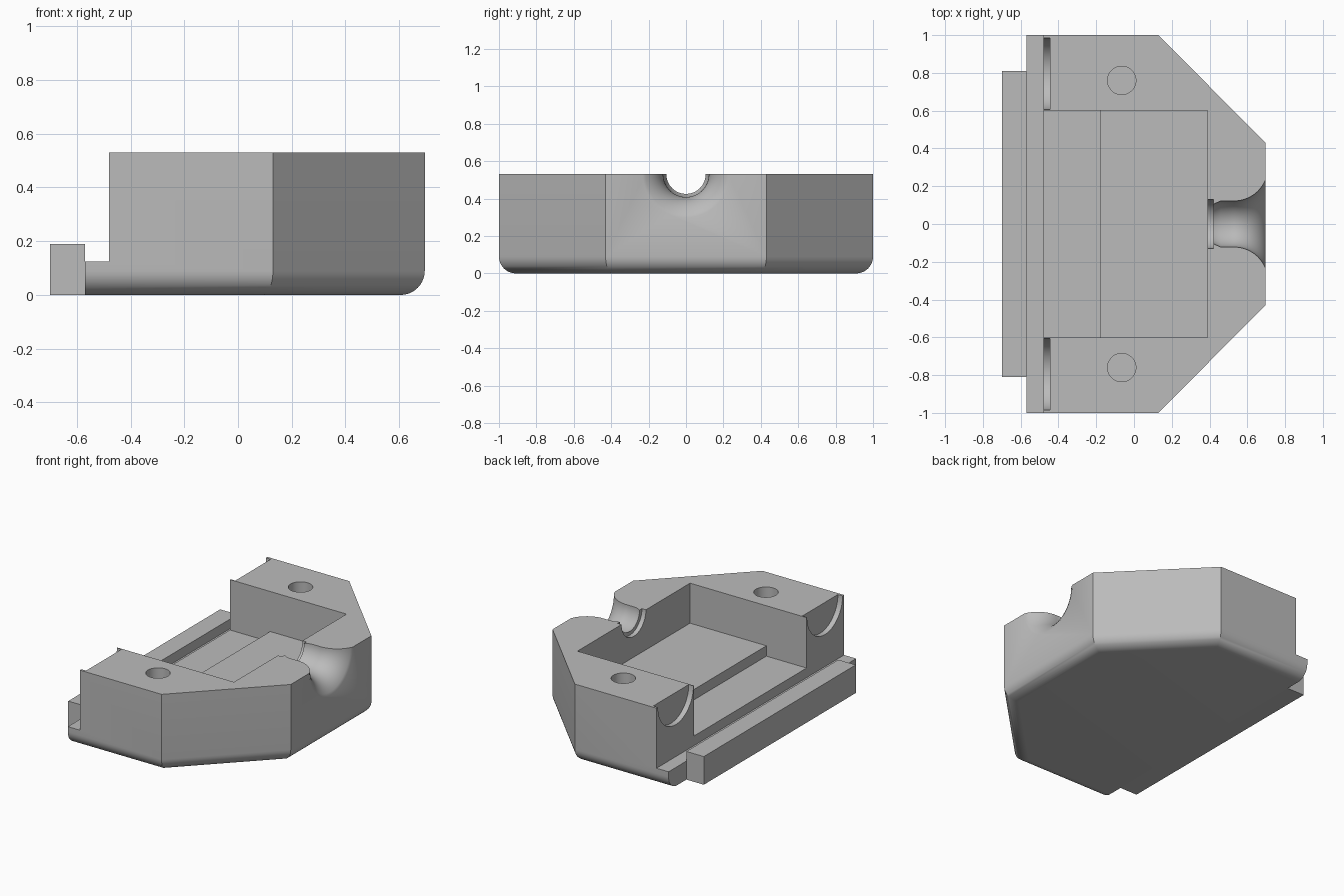
import bpy, bmesh, math
from mathutils import Matrix

if "Cube" in bpy.data.objects:
    bpy.data.objects.remove(bpy.data.objects["Cube"], do_unlink=True)

grey = bpy.data.materials.new("plain grey")
grey.use_nodes = True
COLOR = (0.5, 0.5, 0.5, 1)
grey.diffuse_color = COLOR
grey.node_tree.nodes["Principled BSDF"].inputs["Base Color"].default_value = COLOR

TOP, LEDGE, BACK_X, POST_X = 0.53, 0.125, -0.57, -0.48


def finish(name, bm):
    bmesh.ops.recalc_face_normals(bm, faces=bm.faces)
    me = bpy.data.meshes.new(name)
    bm.to_mesh(me)
    bm.free()
    me.materials.append(grey)
    ob = bpy.data.objects.new(name, me)
    bpy.context.collection.objects.link(ob)
    return ob


def box(name, lo, hi):
    bm = bmesh.new()
    bmesh.ops.create_cube(bm, size=1)
    for v in bm.verts:
        v.co = [(a + b) / 2 + c * (b - a) for a, b, c in zip(lo, hi, v.co)]
    return finish(name, bm)


def cylinder(name, radius, depth, center, along_x=False):
    bm = bmesh.new()
    turn = Matrix.Rotation(math.pi / 2, 4, 'Y') if along_x else Matrix()
    bmesh.ops.create_cone(bm, cap_ends=True, segments=64, radius1=radius, radius2=radius,
                          depth=depth, matrix=Matrix.Translation(center) @ turn)
    return finish(name, bm)


def lathe_x(name, profile, center_z):
    """Solid of revolution about the x direction from (x, radius) points."""
    bm = bmesh.new()
    n = 64
    rings = [[bm.verts.new((x, r * math.cos(2 * math.pi * i / n),
                            center_z + r * math.sin(2 * math.pi * i / n)))
              for i in range(n)] for x, r in profile]
    for a, b in zip(rings, rings[1:]):
        for i in range(n):
            j = (i + 1) % n
            bm.faces.new((a[i], a[j], b[j], b[i]))
    bm.faces.new(rings[0])
    bm.faces.new(rings[-1])
    return finish(name, bm)


# Housing block: chamfered outline with rounded lower edges
outline = [(BACK_X, -1), (0.13, -1), (0.695, -0.43), (0.695, 0.43), (0.13, 1), (BACK_X, 1)]
bm = bmesh.new()
base = bm.faces.new([bm.verts.new((x, y, 0)) for x, y in outline])
up = bmesh.ops.extrude_face_region(bm, geom=[base])
bmesh.ops.translate(bm, vec=(0, 0, TOP),
                    verts=[g for g in up["geom"] if isinstance(g, bmesh.types.BMVert)])
bmesh.ops.recalc_face_normals(bm, faces=bm.faces)
lower = [e for e in bm.edges if all(v.co.z < 0.01 for v in e.verts)
         and any(v.co.x > 0 for v in e.verts)]
bmesh.ops.bevel(bm, geom=lower, offset=0.09, offset_type='OFFSET', segments=10,
                profile=0.5, affect='EDGES')
housing = finish("housing", bm)

# Ledge step and the two-level pocket
cutters = [
    box("ledge_cutter", (-0.8, -1.2, LEDGE), (POST_X, 1.2, 0.8)),
    box("pocket_low_cutter", (-0.6, -0.6, 0.19), (-0.18, 0.6, 0.8)),
    box("pocket_high_cutter", (-0.25, -0.6, 0.26), (0.39, 0.6, 0.8)),
]

# Flared cable channel with a narrow lip at its inner end
flare = []
R, start, straight = 0.179, 0.53, 0.122
for i in range(13):
    a = math.asin(0.165 / R) * i / 12
    flare.append((start + R * math.sin(a), straight + R * (1 - math.cos(a))))
profile = [(0.35, 0.13), (0.42, 0.13), (0.42, 0.105), (0.46, straight)] + flare + [(0.72, 0.25)]
cutters.append(lathe_x("channel_cutter", profile, TOP))

# Screw holes and shallow half-round recesses in both posts
for side in (-1, 1):
    cutters.append(cylinder("screw_hole_cutter", 0.075, 0.6, (-0.065, side * 0.76, 0.45)))
    cutters.append(cylinder("recess_cutter", 0.189, 0.1, (-0.495, side * 0.795, TOP), True))

for cut in cutters:
    cut.hide_render = True
    mod = housing.modifiers.new(cut.name, 'BOOLEAN')
    mod.operation, mod.solver, mod.object = 'DIFFERENCE', 'EXACT', cut

bpy.ops.object.select_all(action='DESELECT')
housing.select_set(True)
bpy.context.view_layer.objects.active = housing
for mod in list(housing.modifiers):
    bpy.ops.object.modifier_apply(modifier=mod.name)
for cut in cutters:
    bpy.data.objects.remove(cut, do_unlink=True)
bpy.ops.object.shade_smooth_by_angle(angle=math.radians(30))

# Rail along the open side
box("rail", (-0.7, -0.81, 0), (BACK_X, 0.81, 0.19))
